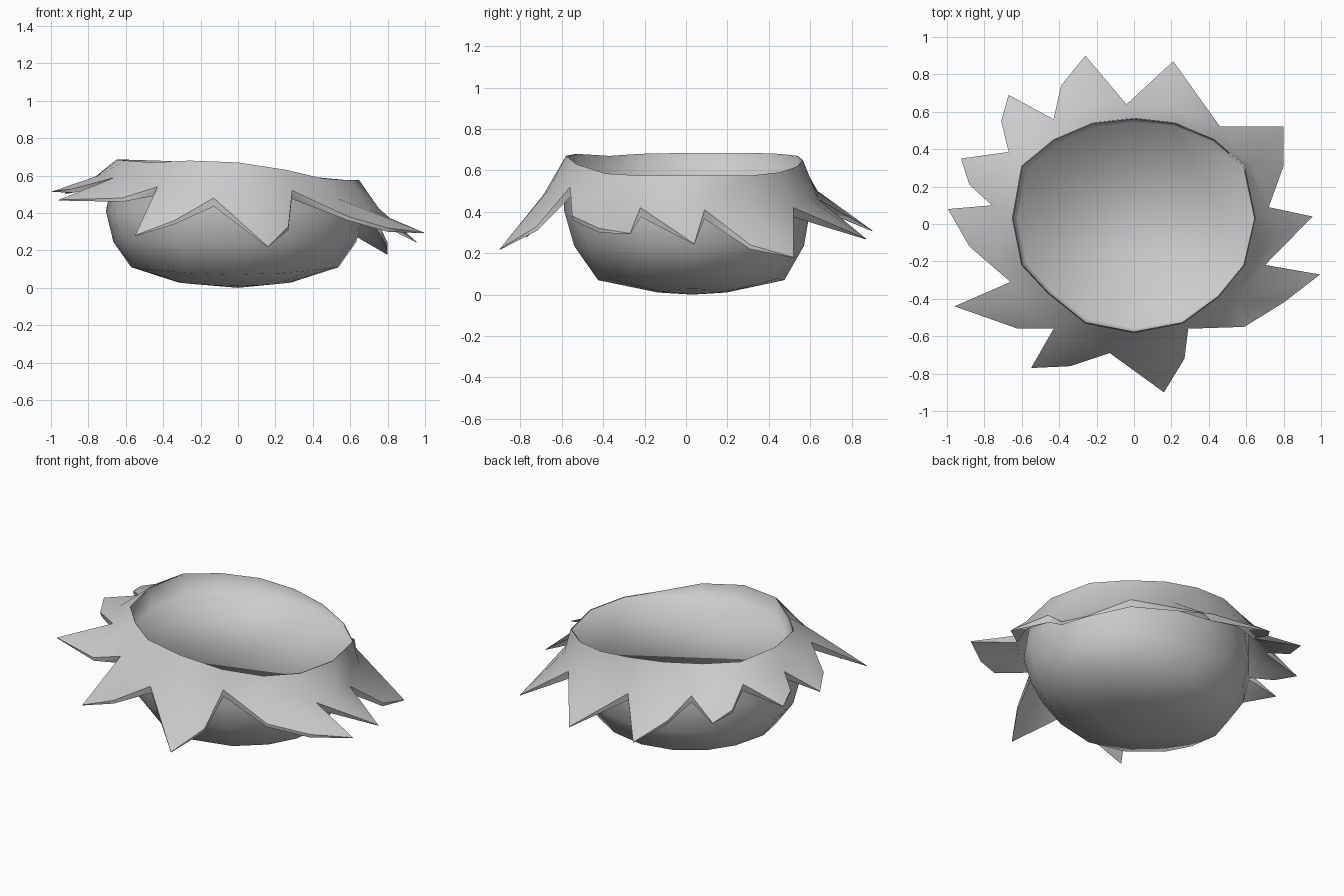
import bpy, bmesh, math
from mathutils import Vector

if "Cube" in bpy.data.objects:
    bpy.data.objects.remove(bpy.data.objects["Cube"])

# rim of the opening, clockwise seen from above: x, y, z
RIM = [(0, .565, .65), (.22, .54, .62), (.43, .45, .59), (.59, .31, .575),
       (.648, .03, .575), (.59, -.22, .575), (.45, -.39, .585), (.26, -.53, .63),
       (0, -.58, .67), (-.26, -.53, .68), (-.46, -.37, .67), (-.6, -.22, .68),
       (-.65, .03, .685), (-.6, .31, .685), (-.43, .45, .68), (-.22, .54, .67)]

# petals, clockwise: each starts at a valley, then its outline points
PETALS = [[(-.04, .64, .46), (.21, .87, .27)],
          [(.46, .52, .42), (.80, .52, .18), (.80, .31, .24)],
          [(.72, .09, .41), (.955, .04, .245)],
          [(.70, -.22, .42), (.995, -.27, .295), (.80, -.42, .32), (.59, -.55, .38)],
          [(.29, -.56, .52), (.27, -.72, .33), (.16, -.90, .22)],
          [(-.13, -.69, .48), (-.34, -.76, .36), (-.55, -.77, .28)],
          [(-.43, -.56, .54), (-.62, -.56, .48), (-.96, -.44, .47)],
          [(-.66, -.31, .59), (-.88, -.12, .53), (-.995, .08, .515)],
          [(-.76, .10, .585), (-.88, .21, .54), (-.925, .35, .505)],
          [(-.67, .385, .59), (-.71, .55, .50), (-.67, .69, .46)],
          [(-.43, .56, .52), (-.39, .74, .42), (-.26, .90, .31)]]
FILL_Z = .568


def finish(bm, name):
    bmesh.ops.recalc_face_normals(bm, faces=bm.faces)
    for f in bm.faces:
        f.smooth = True
    me = bpy.data.meshes.new(name)
    bm.to_mesh(me)
    bm.free()
    ob = bpy.data.objects.new(name, me)
    bpy.context.collection.objects.link(ob)


def band(bm, a, b, sharp=False):
    """closed strip of quads between two loops of equal length"""
    for k in range(len(a)):
        j = (k + 1) % len(a)
        bm.faces.new((a[k], a[j], b[j], b[k]))
        if sharp:
            for loop in (a, b):
                bm.edges.get((loop[k], loop[j])).smooth = False


def turn(p):
    """clockwise angle from +y"""
    return math.atan2(p[0], p[1])


def unwrapped(pts):
    out = [turn(pts[0])]
    for p in pts[1:] + pts[:1]:
        out.append(out[-1] + (turn(p) - out[-1] + math.pi) % math.tau - math.pi)
    return out


def zip_loops(bm, a, b):
    """triangle strip between two loops of different length, in angle order"""
    ang_a, ang_b = unwrapped([v.co for v in a]), unwrapped([v.co for v in b])
    na, nb, i, o = len(a), len(b), 0, 0
    while i < na or o < nb:
        va, vb = a[i % na], b[o % nb]
        if o == nb or (i < na and ang_a[i] + ang_a[i + 1] < ang_b[o] + ang_b[o + 1]):
            i += 1
            bm.faces.new((va, a[i % na], vb))
        else:
            o += 1
            bm.faces.new((va, b[o % nb], vb))


# bowl: inner lip down to a level filling, outer wall and rounded underside
bm = bmesh.new()
rim = [bm.verts.new((x * .995, y * .995, z - .002)) for x, y, z in RIM]
fill = []
for x, y, z in RIM:
    s = .985 - .25 * (z - FILL_Z)
    fill.append(bm.verts.new((x * s, y * s, FILL_Z)))
band(bm, rim, fill)
bm.faces.new(fill)
prev = rim
for rx, ry, cy, z, lift in [(.69, .595, .005, .41, 0), (.65, .555, .015, .235, .01),
                            (.555, .45, .025, .07, .04), (.3, .165, .03, .01, .018)]:
    ring = []
    for p in RIM:
        s, c = math.sin(turn(p)), math.cos(turn(p))
        ring.append(bm.verts.new((-.017 + rx * s, cy + ry * c, z + lift * s * s)))
    band(bm, prev, ring)
    prev = ring
tip = bm.verts.new((0, .03, 0))
for i in range(16):
    bm.faces.new((prev[i], prev[(i + 1) % 16], tip))
for i in range(16):
    bm.edges.get((rim[i], rim[(i + 1) % 16])).smooth = False
finish(bm, "filled_bowl")

# collar: a sloping band with flared petals, thick in the valleys, thin at the tips
bm = bmesh.new()


def collar_layer(drop):
    ring = [bm.verts.new((x, y, z - drop * .6)) for x, y, z in RIM]
    shapes = []
    for petal in PETALS:
        tip_r = max(math.hypot(p[0], p[1]) for p in petal)
        vs = []
        for k, (x, y, z) in enumerate(petal):
            r = math.hypot(x, y)
            d = drop if k == 0 else drop * (.08 if r > tip_r - .01 else .45)
            vs.append(bm.verts.new((x * (1 - .2 * d), y * (1 - .2 * d), z - d)))
        shapes.append(vs)
    mid, edge = [], []
    for k, vs in enumerate(shapes):
        end = shapes[(k + 1) % len(shapes)][0]
        c = (vs[0].co + end.co) / 2
        base = bm.verts.new((c.x * 1.06, c.y * 1.06, c.z + .01))
        mid += [vs[0], base]
        edge += vs
        outline = vs + [end]
        for a, b in zip(outline, outline[1:]):
            bm.faces.new((base, a, b))
    zip_loops(bm, ring, mid)
    return ring, edge


ring_a, edge_a = collar_layer(0)
ring_b, edge_b = collar_layer(.045)
band(bm, ring_a, ring_b, True)
band(bm, edge_a, edge_b, True)
finish(bm, "jagged_collar")
